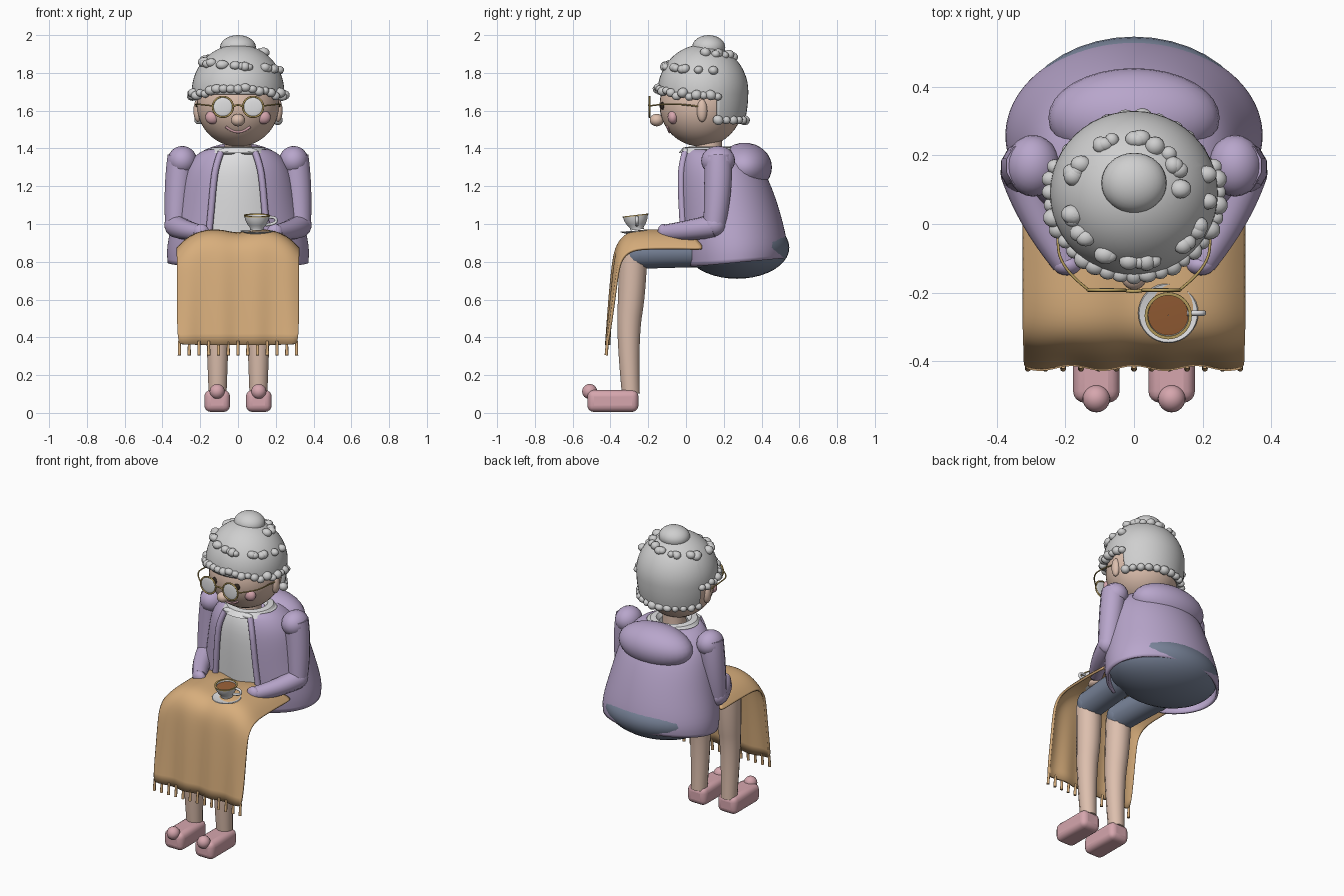
import bpy, bmesh, math, random
from mathutils import Vector, Matrix

random.seed(4)
old = bpy.data.objects.get("Cube")
if old:
    bpy.data.objects.remove(old, do_unlink=True)


def material(name, *rgb):
    m = bpy.data.materials.new(name)
    m.use_nodes = True
    m.diffuse_color = (*rgb, 1)
    m.node_tree.nodes["Principled BSDF"].inputs["Base Color"].default_value = (*rgb, 1)
    return m


SKIN = material("skin", .72, .52, .42)
HAIR = material("silver hair", .62, .62, .62)
LILAC = material("lilac wool", .48, .38, .6)
TAN = material("tan blanket", .68, .42, .2)
PINK = material("dusty pink", .67, .38, .42)
BLUE = material("slate blue", .19, .23, .32)
GOLD = material("gold", .5, .36, .12)
COFFEE = material("coffee", .3, .11, .035)
WHITE = material("soft white", .74, .74, .75)
DARK = material("dark brown", .03, .02, .015)


def finish(name, bm, mat, mods=()):
    """Turn a bmesh into a smooth shaded object with modifiers."""
    bmesh.ops.recalc_face_normals(bm, faces=bm.faces)
    me = bpy.data.meshes.new(name)
    bm.to_mesh(me)
    bm.free()
    me.materials.append(mat)
    ob = bpy.data.objects.new(name, me)
    bpy.context.collection.objects.link(ob)
    for kind, props in mods:
        mod = ob.modifiers.new(kind.title(), kind)
        for key, val in props.items():
            setattr(mod, key, val)
    bpy.ops.object.select_all(action="DESELECT")
    ob.select_set(True)
    bpy.context.view_layer.objects.active = ob
    bpy.ops.object.shade_smooth_by_angle(angle=math.radians(40))
    return ob


def ball(name, loc, size, mat, seg=24, turn=0):
    bm = bmesh.new()
    bmesh.ops.create_uvsphere(bm, u_segments=seg, v_segments=seg // 2, radius=1)
    bmesh.ops.scale(bm, vec=Vector(size), verts=bm.verts)
    ob = finish(name, bm, mat)
    ob.location, ob.rotation_euler.x = loc, turn
    return ob


def tube(name, pts, radii, mat, cyclic=False, flat=1):
    """Smooth round tube through points, with one radius or one per point."""
    if not isinstance(radii, (list, tuple)):
        radii = [radii] * len(pts)
    cu = bpy.data.curves.new(name, "CURVE")
    cu.dimensions, cu.bevel_depth, cu.bevel_resolution = "3D", 1, 4
    cu.use_fill_caps, cu.resolution_u = True, 8
    sp = cu.splines.new("NURBS")
    sp.points.add(len(pts) - 1)
    for p, co, r in zip(sp.points, pts, radii):
        p.co, p.radius = (*co, 1), r
    sp.order_u, sp.use_endpoint_u, sp.use_cyclic_u = 3, not cyclic, cyclic
    tmp = bpy.data.objects.new(name + "_path", cu)
    bpy.context.collection.objects.link(tmp)
    bpy.context.view_layer.update()
    bm = bmesh.new()
    me = bpy.data.meshes.new_from_object(tmp.evaluated_get(bpy.context.evaluated_depsgraph_get()))
    bm.from_mesh(me)
    bpy.data.objects.remove(tmp)
    bpy.data.meshes.remove(me)
    return finish(name, bm, mat)


def loft(name, rings, mat, closed=True, mods=()):
    bm = bmesh.new()
    rows = [[bm.verts.new(p) for p in ring] for ring in rings]
    n = len(rows[0])
    for a, b in zip(rows, rows[1:]):
        for i in range(n if closed else n - 1):
            j = (i + 1) % n
            bm.faces.new((a[i], a[j], b[j], b[i]))
    return finish(name, bm, mat, mods)


def lathe(name, profile, mat, loc, turn=0):
    angles = [math.tau * i / 32 for i in range(32)]
    ob = loft(name, [[(r * math.cos(a), r * math.sin(a), z) for a in angles] for r, z in profile], mat)
    ob.location, ob.rotation_euler.x = loc, turn
    return ob


def mix(a, b, t):
    return a + (b - a) * t


# Torso sections: height, front y, back y, half width
TORSO = [(.79, -.01, .53, .375), (.88, -.03, .545, .383), (1.05, -.04, .505, .34),
         (1.2, -.045, .455, .31), (1.31, -.04, .40, .275), (1.38, -.015, .31, .21), (1.395, .0, .27, .165)]


def section(row, gap, inset, count, hem=0):
    z, y0, y1, rx = row
    cy, ry = (y0 + y1) / 2, (y1 - y0) / 2
    out = []
    for i in range(count):
        a = mix(gap, math.tau - gap, i / (count - 1 if gap else count))
        lift = hem * (1 - math.cos(a)) / 2
        out.append(((rx - inset) * math.sin(a), cy - (ry - inset) * math.cos(a), z + lift))
    return out


# Cardigan, open at the front, over a blouse
GAP = .42
rings = [section(r, GAP, 0, 28, .05 if i == 0 else 0) for i, r in enumerate(TORSO)]
rings[0] = [(x, y, z - .02) for x, y, z in rings[0]]
loft("cardigan_body", rings, LILAC, False,
     [("SUBSURF", {"levels": 2, "render_levels": 2}), ("SOLIDIFY", {"thickness": .014})])
loft("blouse", [section(r, 0, .018, 28) for r in TORSO[1:]], WHITE, True,
     [("SUBSURF", {"levels": 1, "render_levels": 1})])
ball("upper_back", (0, .31, 1.3), (.25, .145, .13), LILAC, 32)
ball("skirt_seat", (0, .27, .875), (.355, .277, .165), BLUE, 40)
lathe("neck", [(.075, 1.3), (.07, 1.4), (.075, 1.5)], SKIN, (0, .12, 0))
lathe("blouse_collar", [(.165, 1.375), (.14, 1.405), (.105, 1.41), (.085, 1.385)], WHITE, (0, .125, 0))

# Paired limbs and clothing
for s, side in ((1, "left"), (-1, "right")):
    edge = [Vector(r[0]) for r in rings[1:-1]]
    tube(side + "_lapel", [(s * (p.x + .005), p.y - .003, p.z) for p in edge], .018, LILAC)
    ball(side + "_collar_point", (s * .055, .0, 1.385), (.05, .022, .018), WHITE)
    ball(side + "_shoulder", (s * .295, .17, 1.335), (.078, .09, .078), LILAC)
    tube(side + "_upper_arm", [(s * .30, .17, 1.36), (s * .318, .175, 1.2), (s * .328, .15, .99)],
         [.075, .08, .06], LILAC)
    ball(side + "_elbow", (s * .328, .15, .995), (.062, .062, .062), LILAC)
    tube(side + "_forearm", [(s * .328, .15, .99), (s * .29, .02, .965), (s * .2, -.11, .955)],
         [.062, .055, .042], LILAC)
    ball(side + "_cuff", (s * .195, -.12, .96), (.042, .03, .04), LILAC)
    ball(side + "_hand", (s * .165, -.15, .925), (.045, .055, .025), SKIN)
    tube(side + "_thigh", [(s * .15, .22, .86), (s * .13, 0, .86), (s * .115, -.26, .85)], .088, BLUE)
    ball(side + "_knee", (s * .115, -.255, .85), (.088, .085, .088), BLUE)
    tube(side + "_shin", [(s * .115, -.28, .84), (s * .11, -.285, .65), (s * .108, -.31, .4), (s * .108, -.292, .1)],
         [.077, .076, .06, .049], SKIN)
    bm = bmesh.new()
    bmesh.ops.create_cube(bm, size=1, matrix=Matrix.Translation((s * .11, -.387, .063))
                          @ Matrix.Diagonal((.136, .27, .116, 1)))
    finish(side + "_slipper", bm, PINK, [("BEVEL", {"width": .034, "segments": 4})])
    ball(side + "_pompom", (s * .11, -.51, .113), (.04, .04, .04), PINK)

# Blanket draped over the lap: centre and side paths (y, z) blended across the width
CENTRE = [(.02, .955), (-.06, .97), (-.17, .968), (-.27, .968), (-.33, .94), (-.37, .88),
          (-.385, .78), (-.4, .6), (-.415, .36)]
EDGE = [(.1, .865), (0, .87), (-.13, .87), (-.25, .868), (-.31, .85), (-.35, .8),
        (-.365, .72), (-.385, .56), (-.415, .365)]
rows = []
for i, (c, e) in enumerate(zip(CENTRE, EDGE)):
    hang = max(0, i - 4) / 4
    row = []
    for k in range(25):
        u = k / 12 - 1
        w = abs(u) ** 4
        y = mix(c[0], e[0], w) + .008 * hang * math.cos(u * 11)
        z = mix(c[1], e[1], w) - .02 * (1 - hang) * math.exp(-(u * 4) ** 2)
        row.append((.32 * u, y, z))
    rows.append(row)
loft("lap_blanket", rows, TAN, False,
     [("SUBSURF", {"levels": 2, "render_levels": 2}), ("SOLIDIFY", {"thickness": .014, "offset": 0})])
for i in range(13):
    x = -.31 + i * .62 / 12
    tube("blanket_tassel", [(x, -.415, .38), (x, -.42, .34), (x, -.422, .305)], [.007, .008, .009], TAN)

# Cup of coffee on a saucer
CUP, TILT = (.1, -.26, .98), .12
lathe("cup", [(.001, -.01), (.036, -.01), (.036, .0), (.05, .018), (.063, .045), (.066, .065),
              (.061, .065), (.057, .045), (.045, .02), (.001, .012)], WHITE, CUP, TILT)
lathe("cup_rim", [(.069, .062), (.069, .068), (.06, .068), (.06, .062), (.069, .062)], GOLD, CUP, TILT)
lathe("coffee_surface", [(.059, .054), (.03, .055), (.001, .055)], COFFEE, CUP, TILT)
lathe("saucer", [(.001, -.008), (.05, -.008), (.088, .004), (.085, .008), (.05, 0), (.001, 0)],
      WHITE, (.1, -.26, .957), .06)
tube("cup_handle", [(.155, -.26, 1.035), (.2, -.26, 1.04), (.205, -.26, 1.0), (.145, -.26, .995)], .008, WHITE)

# Head and face
HEAD, R = Vector((0, .08, 1.63)), .22


def face_y(x, z):
    return HEAD.y - math.sqrt(max(0, R * R - x * x - (z - HEAD.z) ** 2))


ball("head", HEAD, (.218, R, R), SKIN, 40)
ball("nose", (0, -.155, 1.55), (.037, .037, .033), SKIN)
tube("smile", [(x, face_y(x, z) - .002, z) for x, z in ((-.065, 1.515), (-.03, 1.487), (.03, 1.487), (.065, 1.515))],
     .007, PINK)
for s, side in ((1, "left"), (-1, "right")):
    ball(side + "_cheek", (s * .135, face_y(.135, 1.565) + .012, 1.565), (.038, .028, .036), PINK)
    ball(side + "_ear", (s * .212, .085, 1.6), (.024, .028, .06), SKIN)
    ball(side + "_eye", (s * .08, face_y(.08, 1.625), 1.625), (.02, .012, .02), DARK)
    ball(side + "_lens", (s * .08, -.193, 1.62), (.05, .006, .05), WHITE, 32)
    tube(side + "_lens_rim", [(s * .08 + .055 * math.cos(a), -.193, 1.62 + .055 * math.sin(a))
                              for a in (math.tau * i / 16 for i in range(16))], .005, GOLD, True)
    tube(side + "_temple", [(s * .132, -.193, 1.625), (s * .215, -.13, 1.635), (s * .226, -.02, 1.635),
                            (s * .218, .08, 1.62)], .004, GOLD)
tube("glasses_bridge", [(-.028, -.193, 1.62), (0, -.2, 1.64), (.028, -.193, 1.62)], .005, GOLD)

# Hair cap, cut away around the face and trimmed at the nape
HC, HS = Vector((0, .09, 1.7)), Vector((.245, .24, .25))
bm = bmesh.new()
bmesh.ops.create_uvsphere(bm, u_segments=48, v_segments=32, radius=1)
for v in bm.verts:
    v.co = Vector((v.co.x * HS.x, v.co.y * HS.y, v.co.z * HS.z * (1 if v.co.z > 0 else 1.6))) + HC
for co, no in (((0, 0, 1.685), (0, 0, 1)), ((0, .17, 0), (0, 1, 0)), ((0, 0, 1.54), (0, 0, 1))):
    bmesh.ops.bisect_plane(bm, geom=bm.verts[:] + bm.edges[:] + bm.faces[:], plane_co=co, plane_no=no)
cut = []
for f in bm.faces:
    c = f.calc_center_median()
    if c.z < 1.54 or (c.z < 1.685 and c.y < .17):
        cut.append(f)
bmesh.ops.delete(bm, geom=cut, context="FACES")
finish("hair_cap", bm, HAIR, [("SOLIDIFY", {"thickness": .035})])
ball("hair_bun", (0, .12, 1.935), (.095, .088, .065), HAIR, 32)


def curl(loc):
    r = random.uniform(.021, .03)
    ball("hair_curl", loc, (r * random.uniform(.9, 1.2), r, r * .9), HAIR, 14, random.uniform(-.5, .5))


# Curls along the hairline, at the nape and scattered over the crown
for i in range(25):
    a = mix(-1.9, 1.9, i / 24)
    z = 1.685 + .04 * max(0, math.cos(a * 1.6)) ** 2 + random.uniform(-.012, .012)
    curl((HS.x * math.sin(a), HC.y - HS.y * math.cos(a), z))
for i in range(12):
    a = mix(-1.2, 1.2, i / 11)
    curl((.225 * math.sin(a), HC.y + .22 * math.cos(a), 1.55))
for i in range(34):
    a = i * 2.4 + random.uniform(-.3, .3)
    h = mix(.45, .84, (i * .618) % 1)
    w = math.sqrt(1 - h * h)
    curl((HS.x * w * math.cos(a), HC.y + HS.y * w * math.sin(a), HC.z + HS.z * h))
